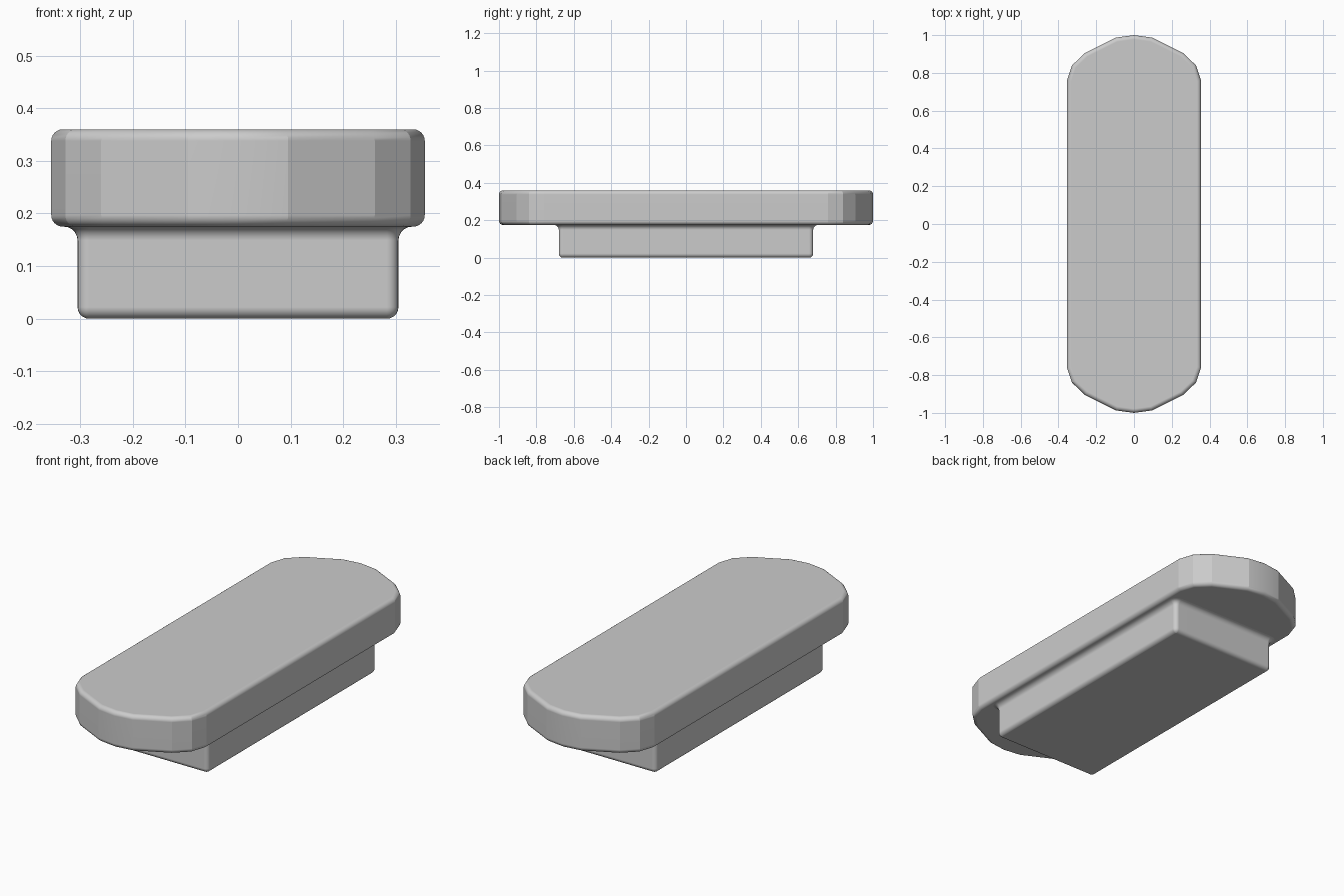
import bpy, bmesh, math

cube = bpy.data.objects.get("Cube")
if cube:
    bpy.data.objects.remove(cube, do_unlink=True)

grey = bpy.data.materials.new("light grey")
grey.use_nodes = True
grey.diffuse_color = (0.6, 0.6, 0.6, 1)
grey.node_tree.nodes["Principled BSDF"].inputs["Base Color"].default_value = (0.6, 0.6, 0.6, 1)


def finish(name, bm, angle):
    """Turn a bmesh into a shaded object with crisp flat faces."""
    bmesh.ops.recalc_face_normals(bm, faces=bm.faces)
    mesh = bpy.data.meshes.new(name)
    bm.to_mesh(mesh)
    bm.free()
    mesh.materials.append(grey)
    obj = bpy.data.objects.new(name, mesh)
    bpy.context.collection.objects.link(obj)
    bpy.ops.object.select_all(action="DESELECT")
    obj.select_set(True)
    bpy.context.view_layer.objects.active = obj
    bpy.ops.object.shade_smooth_by_angle(angle=math.radians(angle))
    weighted = obj.modifiers.new("flat faces", "WEIGHTED_NORMAL")
    weighted.keep_sharp = True
    return obj


# Cap: faceted long outline, extruded, with rounded rims
CAP_BOTTOM, CAP_TOP, RIM = 0.175, 0.36, 0.022
quarter = [(0.355, 0.76), (0.328, 0.84), (0.26, 0.905), (0.095, 0.987)]
half = quarter + [(0, 1.0)] + [(-x, y) for x, y in reversed(quarter)]
outline = half + [(-x, -y) for x, y in half]

bm = bmesh.new()
base = bm.faces.new([bm.verts.new((x, y, CAP_BOTTOM)) for x, y in outline])
extruded = bmesh.ops.extrude_face_region(bm, geom=[base], use_keep_orig=True)
for item in extruded["geom"]:
    if isinstance(item, bmesh.types.BMVert):
        item.co.z = CAP_TOP
bmesh.ops.recalc_face_normals(bm, faces=bm.faces)
rims = [e for e in bm.edges if abs(e.verts[0].co.z - e.verts[1].co.z) < 1e-5]
bmesh.ops.bevel(bm, geom=rims, offset=RIM, offset_type="OFFSET", segments=6,
                profile=0.5, affect="EDGES", clamp_overlap=True)
finish("cap", bm, 16)


# Block: rounded rectangle lofted through a profile with a flared neck
HALF_X, HALF_Y, CORNER, STEPS = 0.305, 0.68, 0.022, 5
arc = [math.pi / 2 * i / STEPS for i in range(STEPS + 1)]
profile = [(CORNER * (math.sin(a) - 1), CORNER * (1 - math.cos(a))) for a in arc]
FLARE = 0.026
profile += [(FLARE * (1 - math.cos(a)), CAP_BOTTOM - FLARE * (1 - math.sin(a))) for a in arc]
profile.append((FLARE, CAP_BOTTOM + 0.01))

bm = bmesh.new()
rings = []
for outset, z in profile:
    radius = max(CORNER + outset, 0.001)
    ring = []
    for k, (sx, sy) in enumerate([(1, 1), (-1, 1), (-1, -1), (1, -1)]):
        for a in arc:
            t = a + k * math.pi / 2
            ring.append(bm.verts.new((sx * (HALF_X - CORNER) + radius * math.cos(t),
                                      sy * (HALF_Y - CORNER) + radius * math.sin(t), z)))
    rings.append(ring)
for low, high in zip(rings, rings[1:]):
    for i in range(len(low)):
        j = (i + 1) % len(low)
        bm.faces.new((low[i], low[j], high[j], high[i]))
bm.faces.new(rings[0])
bm.faces.new(rings[-1])
finish("base_block", bm, 35)
